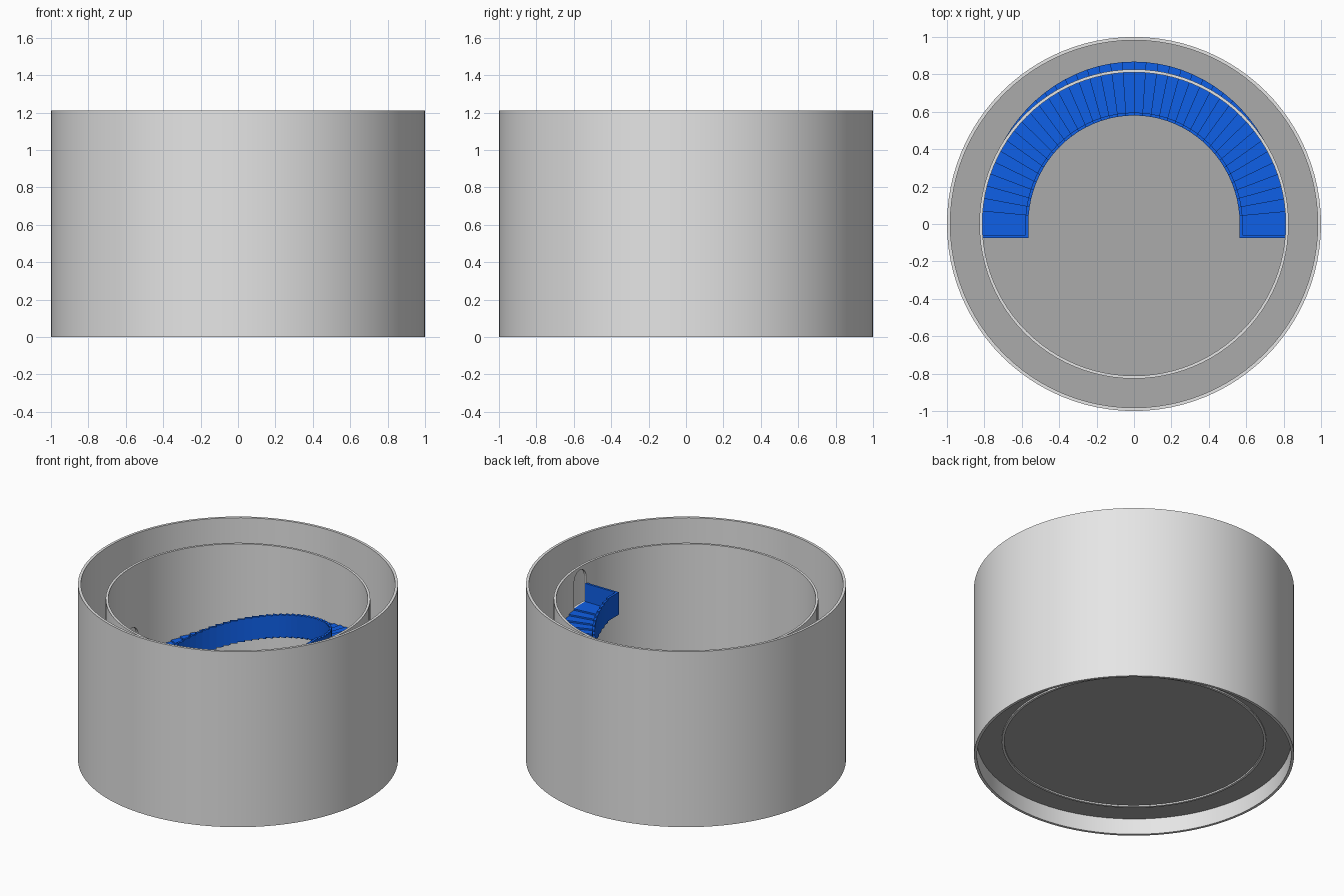
import bpy, bmesh, math

if "Cube" in bpy.data.objects:
    bpy.data.objects.remove(bpy.data.objects["Cube"])

SEG = 96          # roundness of the walls
STEPS = 40        # treads over the half turn
LOW, HIGH = 0.45, 0.85   # landing heights at left and right


def material(name, rgb):
    m = bpy.data.materials.new(name)
    m.diffuse_color = (*rgb, 1)
    m.use_nodes = True
    m.node_tree.nodes["Principled BSDF"].inputs["Base Color"].default_value = m.diffuse_color
    return m


WALL = material("light grey", (0.79, 0.79, 0.79))
FLOOR = material("mid grey", (0.41, 0.41, 0.41))
BLUE = material("blue", (0.005, 0.12, 0.83))


def finish(name, bm, mat, smooth=False):
    bmesh.ops.recalc_face_normals(bm, faces=bm.faces)
    me = bpy.data.meshes.new(name)
    bm.to_mesh(me)
    bm.free()
    me.materials.append(mat)
    ob = bpy.data.objects.new(name, me)
    bpy.context.collection.objects.link(ob)
    if smooth:
        bpy.ops.object.select_all(action='DESELECT')
        ob.select_set(True)
        bpy.context.view_layer.objects.active = ob
        bpy.ops.object.shade_smooth_by_angle(angle=math.radians(30))
    return ob


def tube(name, r_in, r_out, z0, z1, mat):
    """Open ring wall with a flat rim at both ends."""
    bm = bmesh.new()
    rows = []
    for r, z in ((r_out, z0), (r_out, z1), (r_in, z1), (r_in, z0)):
        rows.append([bm.verts.new((r * math.cos(2 * math.pi * i / SEG),
                                   r * math.sin(2 * math.pi * i / SEG), z)) for i in range(SEG)])
    for k in range(4):
        a, b = rows[k], rows[(k + 1) % 4]
        for i in range(SEG):
            j = (i + 1) % SEG
            bm.faces.new((a[i], a[j], b[j], b[i]))
    return finish(name, bm, mat, True)


def prism(bm, outline, extrude):
    """Closed solid from a 3D outline swept along a vector."""
    a = [bm.verts.new(p) for p in outline]
    b = [bm.verts.new([p[k] + extrude[k] for k in range(3)]) for p in outline]
    bm.faces.new(a)
    bm.faces.new(b[::-1])
    n = len(a)
    for i in range(n):
        bm.faces.new((a[i], a[(i + 1) % n], b[(i + 1) % n], b[i]))


def block(bm, quad, z0, z1):
    prism(bm, [(x, y, z0) for x, y in quad], (0, 0, z1 - z0))


# walls
tube("outer_wall", 0.982, 1.0, 0.0, 1.21, WALL)
inner_wall = tube("inner_wall", 0.811, 0.827, 0.10, 1.11, WALL)

# floor disc
bm = bmesh.new()
bmesh.ops.create_cone(bm, cap_ends=True, segments=SEG, radius1=0.985, radius2=0.985, depth=0.01)
bmesh.ops.translate(bm, verts=bm.verts, vec=(0, 0, 0.115))
finish("floor", bm, FLOOR)

# arched doorways cut through the inner wall at both landings
for side, base in ((1, HIGH), (-1, LOW)):
    bm = bmesh.new()
    spring = base + 0.175
    outline = [(-0.065, base), (0.065, base)]
    outline += [(0.065 * math.cos(math.pi * i / 16), spring + 0.065 * math.sin(math.pi * i / 16))
                for i in range(17)]
    prism(bm, [(side * 0.75, y, z) for y, z in outline], (side * 0.15, 0, 0))
    cutter = finish("doorway_cutter_" + ("right" if side > 0 else "left"), bm, WALL)
    cutter.hide_render = True
    cutter.hide_set(True)
    mod = inner_wall.modifiers.new("doorway", 'BOOLEAN')
    mod.operation = 'DIFFERENCE'
    mod.solver = 'EXACT'
    mod.object = cutter
    # doorways go before the smoothing modifier if there is one
    inner_wall.modifiers.move(len(inner_wall.modifiers) - 1, 0)

# stair treads and stepped parapet
INNER, RAIL, OUTER = (0.565, 0.58), (0.581, 0.596), (0.812, 0.868)
DROP, RISE = 0.03, 0.125


def sector(e0, e1, a0, a1):
    return [(e[0] * math.cos(a), e[1] * math.sin(a))
            for e, a in ((e0, a0), (e1, a0), (e1, a1), (e0, a1))]


treads, rail = bmesh.new(), bmesh.new()
for i in range(STEPS):
    a0, a1 = math.pi * i / STEPS, math.pi * (i + 1) / STEPS
    z = HIGH + (LOW - HIGH) * i / (STEPS - 1)
    block(treads, sector(INNER, OUTER, a0, a1), z - DROP, z)
    block(rail, sector(INNER, RAIL, a0, a1), z - DROP, z + RISE)

# landings with end panels
for s, z in ((1, HIGH), (-1, LOW)):
    def rect(x0, x1, y0, y1):
        return [(s * x0, y0), (s * x1, y0), (s * x1, y1), (s * x0, y1)]
    block(treads, rect(0.565, 0.812, -0.075, 0), z - DROP, z)
    block(rail, rect(0.565, 0.581, -0.075, 0), z - DROP, z + RISE)
    block(rail, rect(0.565, 0.812, -0.075, -0.06), z - DROP, z + RISE)

finish("stair_treads", treads, BLUE)
finish("stair_parapet", rail, BLUE)
